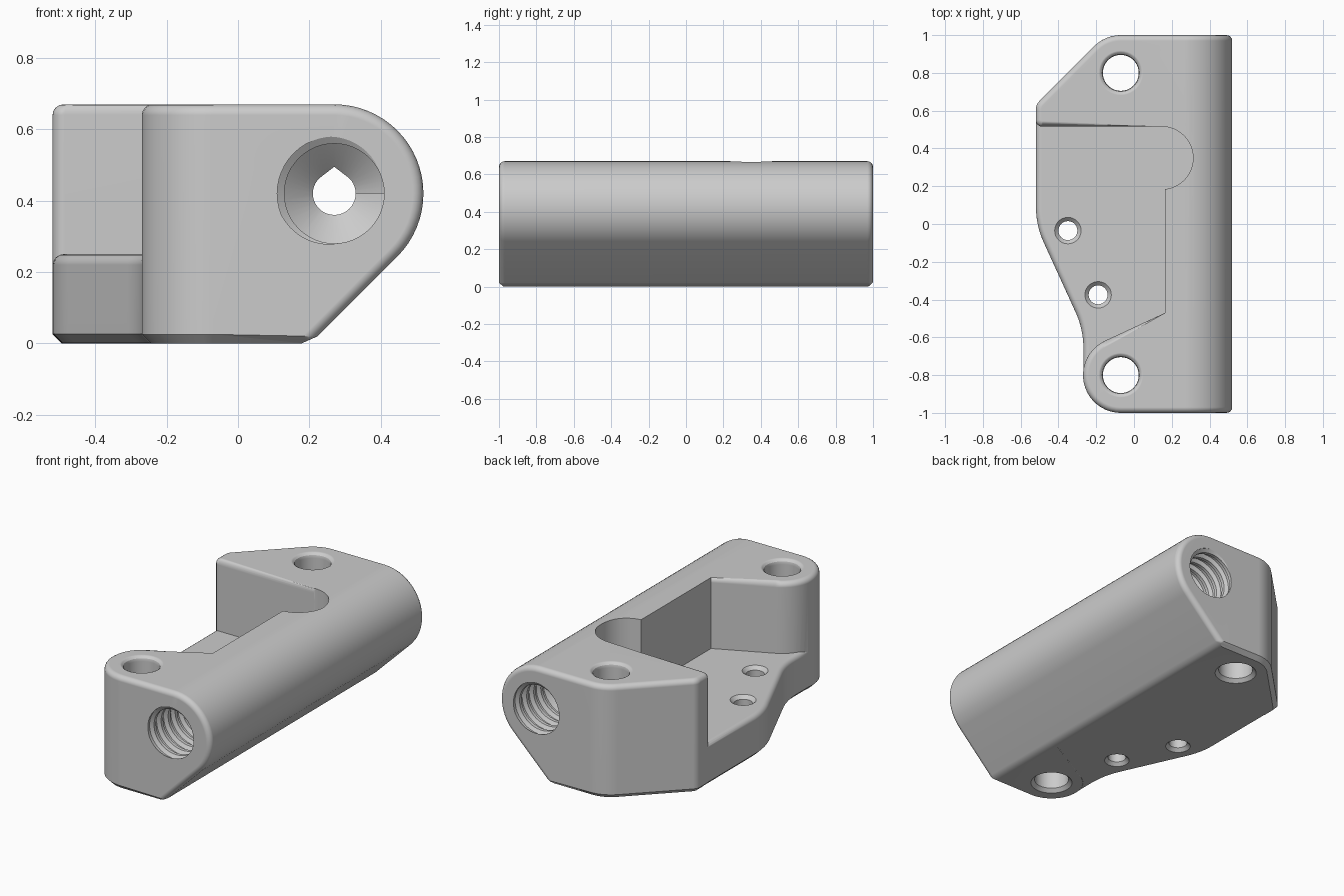
import bpy, bmesh
from math import sin, cos, radians, pi

if "Cube" in bpy.data.objects:
    bpy.data.objects.remove(bpy.data.objects["Cube"])

TOP, FLOOR = 0.67, 0.25          # overall height, pocket floor height
BORE_X, BORE_Z = 0.27, 0.42      # axis of the long bore


def add_object(name, bm):
    bmesh.ops.recalc_face_normals(bm, faces=bm.faces)
    mesh = bpy.data.meshes.new(name)
    bm.to_mesh(mesh)
    bm.free()
    obj = bpy.data.objects.new(name, mesh)
    bpy.context.collection.objects.link(obj)
    return obj


def arc(cx, cy, r, a0, a1, n=14):
    angles = [radians(a0 + (a1 - a0) * i / n) for i in range(n + 1)]
    return [(cx + r * cos(a), cy + r * sin(a)) for a in angles]


def prism(name, points, axis, lo, hi):
    """Extrude a flat outline along y or z."""
    place = (lambda a, b, t: (a, b, t)) if axis == "z" else (lambda a, b, t: (a, t, b))
    bm = bmesh.new()
    low = [bm.verts.new(place(a, b, lo)) for a, b in points]
    high = [bm.verts.new(place(a, b, hi)) for a, b in points]
    bm.faces.new(low)
    bm.faces.new(high)
    n = len(points)
    for i in range(n):
        k = (i + 1) % n
        bm.faces.new((low[i], low[k], high[k], high[i]))
    return add_object(name, bm)


def boolean(obj, other, operation):
    mod = obj.modifiers.new("cut", "BOOLEAN")
    mod.operation = operation
    mod.solver = "EXACT"
    mod.object = other
    bpy.context.view_layer.objects.active = obj
    bpy.ops.object.modifier_apply(modifier=mod.name)
    bpy.data.objects.remove(other)


def bevel(obj, rule, offset, segments):
    """Bevel the sharp edges whose midpoint and ends pass the rule."""
    bm = bmesh.new()
    bm.from_mesh(obj.data)
    edges = [e for e in bm.edges if e.calc_face_angle(0) > 0.6
             and rule((e.verts[0].co + e.verts[1].co) / 2, e.verts[0].co, e.verts[1].co)]
    bmesh.ops.bevel(bm, geom=edges, offset=offset, segments=segments, profile=0.5,
                    affect="EDGES", clamp_overlap=False)
    bmesh.ops.recalc_face_normals(bm, faces=bm.faces)
    bm.to_mesh(obj.data)
    bm.free()


def lathe(name, x, y, profile, n=40):
    """Solid of revolution about a vertical axis from (radius, z) pairs."""
    bm = bmesh.new()
    rings = [[bm.verts.new((x + r * cos(2 * pi * i / n), y + r * sin(2 * pi * i / n), z))
              for i in range(n)] for r, z in profile]
    for a, b in zip(rings, rings[1:]):
        for i in range(n):
            k = (i + 1) % n
            bm.faces.new((a[i], a[k], b[k], b[i]))
    bm.faces.new(rings[0])
    bm.faces.new(rings[-1])
    return add_object(name, bm)


def thread(name, side, turns, pitch=0.066, n=48):
    """Helical thread cutter that ends in a drill cone; side -1 turns it to the back."""
    fractions, radii = (0, 0.3, 0.5, 0.8), (0.14, 0.14, 0.16, 0.16)
    k, start, count = 4, -1.07, 4 * turns
    bm = bmesh.new()

    def vert(y, r=0.0, a=0.0):
        return bm.verts.new((BORE_X + side * r * cos(a), side * y, BORE_Z + r * sin(a)))

    cols = []
    for i in range(n):
        rows = count + 1 + (k if i == 0 else 0)
        cols.append([vert(start + (j // k + fractions[j % k] + i / n) * pitch,
                          radii[j % k], 2 * pi * i / n) for j in range(rows)])
    cols.append(cols[0][k:])     # the last column joins the first, one turn on
    for a, b in zip(cols, cols[1:]):
        for j in range(count):
            bm.faces.new((a[j], a[j + 1], b[j + 1], b[j]))
    ends = ((0, start - 0.05), (count, start + turns * pitch + 0.15))
    for row, tip_y in ends:
        loop = [c[row] for c in cols[:n]] + cols[0][row + 1:row + k + 1][::-1]
        tip = vert(tip_y)
        for a, b in zip(loop, loop[1:] + loop[:1]):
            bm.faces.new((a, b, tip))
    return add_object(name, bm)


# Main body: C-shaped plan trimmed by the rounded side profile
plan = ([(0.7, -1), (0.7, 1)] + arc(-0.07, 0.8, 0.2, 90, 135, 6)
        + arc(-0.46, 0.607, 0.06, 135, 180, 4) + arc(-0.485, 0.55, 0.035, 180, 270, 6)
        + [(0.147, 0.515), (0.165, 0.45), (0.165, -0.47)]
        + arc(-0.07, -0.8, 0.2, 114, 270, 20))
body = prism("bracket_body", plan, "z", 0, 1)
section = [(-1, -0.2), (-1, TOP)] + arc(BORE_X, BORE_Z, 0.25, 90, -45, 24) + [(0.004, -0.2)]
boolean(body, prism("section_cutter", section, "y", -1.5, 1.5), "INTERSECT")


# Chamfered underside, then rounded ends and top rims; the pocket's spine wall stays sharp
def underside(m, a, b):
    spine_wall = -0.46 < m.y < 0.51 and m.x < 0.18
    return max(a.z, b.z) < 0.001 and not spine_wall


def rounded(m, a, b):
    if max(a.z, b.z) < 0.03:
        return False
    end = min(abs(a.y), abs(b.y)) > 0.999
    rim = min(a.z, b.z) > TOP - 0.001 and (m.y < -0.49 or m.y > 0.51) and m.x < 0.14
    return end or rim


bevel(body, underside, 0.025, 1)
bevel(body, rounded, 0.03, 4)

# Pocket floor plate
outline = ([(0.172, -0.8), (0.172, 0.58), (-0.519, 0.58)]
           + arc(-0.069, 0.09, 0.45, 180, 205, 8)
           + arc(-0.718, -0.655, 0.45, 25, 0, 8) + [(-0.268, -0.8)])
plate = prism("floor_plate", outline, "z", 0.001, FLOOR)
bevel(plate, lambda m, a, b: m.x < -0.2 and max(a.z, b.z) < 0.01, 0.025, 1)
bevel(plate, lambda m, a, b: m.x < -0.2 and min(a.z, b.z) > FLOOR - 0.001, 0.03, 4)
boolean(body, plate, "UNION")

# Round relief at the back of the pocket
relief = prism("relief_cutter", arc(0.147, 0.3495, 0.166, 0, 354, 59), "z", FLOOR + 0.0005, 1)
boolean(body, relief, "DIFFERENCE")

# Mounting holes with eased rims
for y in (-0.8, 0.8):
    hole = [(0.125, -0.01), (0.095, 0.02), (0.095, TOP - 0.03), (0.099, TOP - 0.014),
            (0.108, TOP - 0.005), (0.122, TOP + 0.002), (0.122, TOP + 0.1)]
    boolean(body, lathe("mount_hole_cutter", -0.07, y, hole), "DIFFERENCE")

# Small countersunk holes in the floor
for x, y in ((-0.35, -0.035), (-0.19, -0.375)):
    hole = [(0.08, -0.01), (0.05, 0.02), (0.05, FLOOR - 0.02),
            (0.072, FLOOR + 0.002), (0.072, FLOOR + 0.1)]
    boolean(body, lathe("floor_hole_cutter", x, y, hole), "DIFFERENCE")

# Threaded sockets at both ends, joined by a pointed-top bore
boolean(body, thread("front_thread_cutter", 1, 7), "DIFFERENCE")
boolean(body, thread("back_thread_cutter", -1, 5), "DIFFERENCE")
bore = arc(BORE_X, BORE_Z, 0.06, -225, 45, 30) + [(BORE_X, BORE_Z + 0.075)]
boolean(body, prism("bore_cutter", bore, "y", -0.56, 0.72), "DIFFERENCE")

# Single grey finish
grey = bpy.data.materials.new("grey")
grey.use_nodes = True
grey.diffuse_color = (0.6, 0.6, 0.6, 1)
grey.node_tree.nodes["Principled BSDF"].inputs["Base Color"].default_value = (0.6, 0.6, 0.6, 1)
body.data.materials.clear()
body.data.materials.append(grey)
for face in body.data.polygons:
    face.material_index = 0

# Smooth shading with crisp edges
bpy.ops.object.select_all(action="DESELECT")
body.select_set(True)
bpy.context.view_layer.objects.active = body
bpy.ops.object.shade_smooth_by_angle(angle=radians(30))
normals = body.modifiers.new("even_normals", "WEIGHTED_NORMAL")
normals.keep_sharp = True
